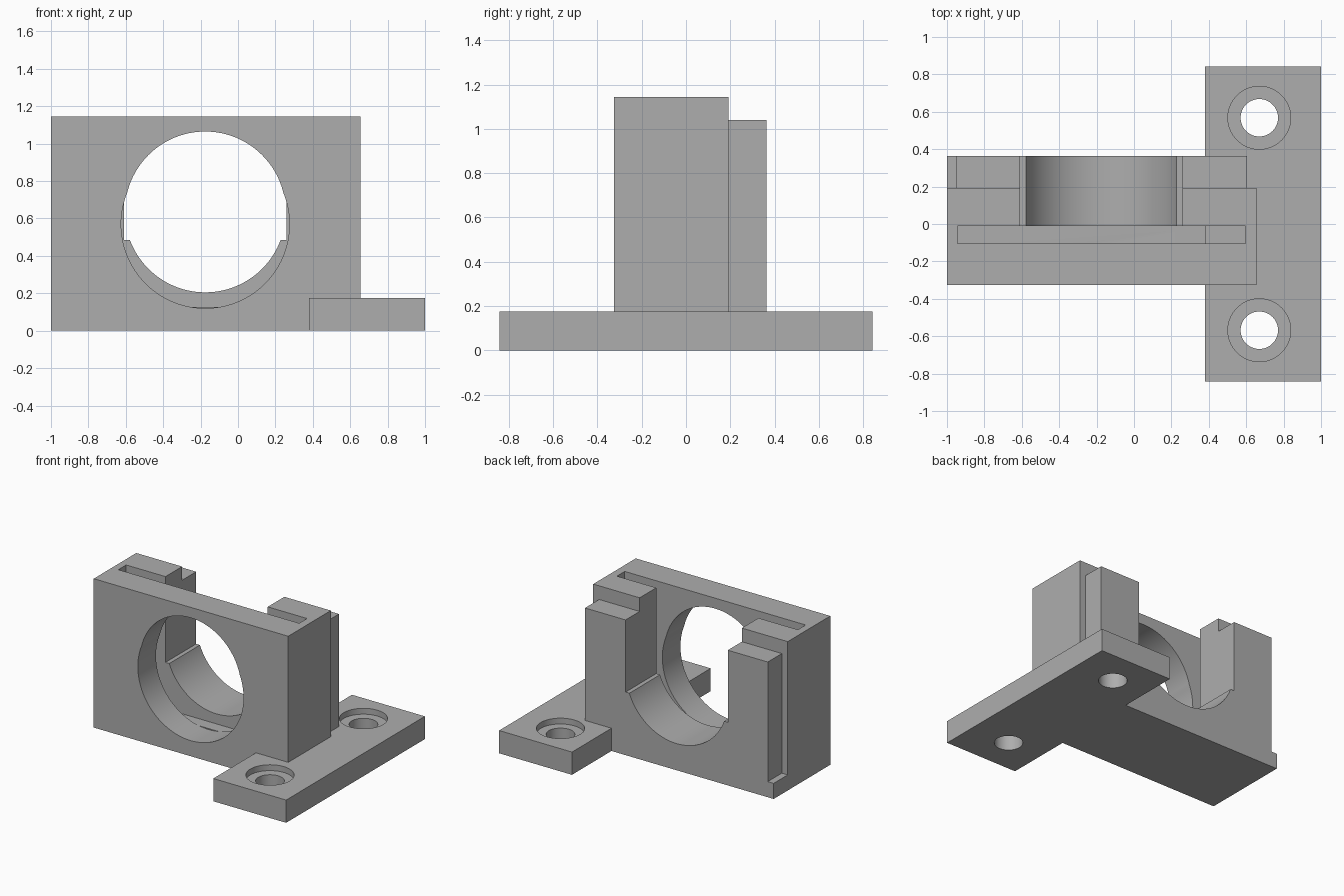
import bpy
import bmesh
from mathutils import Matrix, Vector

if "Cube" in bpy.data.objects:
    bpy.data.objects.remove(bpy.data.objects["Cube"])

GRAY = (0.42, 0.42, 0.42, 1)
gray = bpy.data.materials.new("plain gray")
gray.use_nodes = True
gray.diffuse_color = GRAY
gray.node_tree.nodes["Principled BSDF"].inputs["Base Color"].default_value = GRAY


def make_object(name, bm):
    bmesh.ops.recalc_face_normals(bm, faces=bm.faces)
    mesh = bpy.data.meshes.new(name)
    bm.to_mesh(mesh)
    bm.free()
    mesh.materials.append(gray)
    obj = bpy.data.objects.new(name, mesh)
    bpy.context.collection.objects.link(obj)
    return obj


def box(name, x, y, z):
    bm = bmesh.new()
    bmesh.ops.create_cube(bm, size=1)
    for v in bm.verts:
        v.co = Vector([lo + (c + 0.5) * (hi - lo) for c, (lo, hi) in zip(v.co, (x, y, z))])
    return make_object(name, bm)


def cylinder(name, radius, start, end):
    start, end = Vector(start), Vector(end)
    axis = end - start
    turn = axis.to_track_quat("Z", "Y").to_matrix().to_4x4()
    bm = bmesh.new()
    bmesh.ops.create_cone(bm, cap_ends=True, segments=96, radius1=radius, radius2=radius,
                          depth=axis.length,
                          matrix=Matrix.Translation((start + end) / 2) @ turn)
    return make_object(name, bm)


def combine(target, tool, operation="DIFFERENCE"):
    mod = target.modifiers.new("combine", "BOOLEAN")
    mod.operation, mod.solver, mod.object = operation, "EXACT", tool
    graph = bpy.context.evaluated_depsgraph_get()
    mesh = bpy.data.meshes.new_from_object(target.evaluated_get(graph))
    target.modifiers.clear()
    target.data = mesh
    bpy.data.objects.remove(tool)


# Upright block, extruded from its plan outline
HEIGHT = 1.145
bm = bmesh.new()
plan = [(-1, -0.325), (0.655, -0.325), (0.655, 0.192), (0.605, 0.192), (0.605, 0.363), (-1, 0.363)]
face = bm.faces.new([bm.verts.new((x, y, 0)) for x, y in plan])
top = bmesh.ops.extrude_face_region(bm, geom=[face])["geom"]
bmesh.ops.translate(bm, vec=(0, 0, HEIGHT), verts=[v for v in top if isinstance(v, bmesh.types.BMVert)])
body = make_object("mount_bracket", bm)

# Lower rear shoulder and the rebate on its outer side
combine(body, box("shoulder_cut", (-2, 2), (0.192, 1), (1.04, 2)))
combine(body, box("rebate_cut", (-2, -0.95), (0.192, 1), (0.12, 2)))

# Round front opening, the narrower through bore, and the open rear channel
MID = -0.175
combine(body, cylinder("front_bore", 0.45, (MID, -1, 0.57), (MID, -0.104, 0.57)))
combine(body, cylinder("through_bore", 0.43, (MID, -1, 0.635), (MID, 1, 0.635)))
combine(body, box("channel_cut", (MID - 0.435, MID + 0.435), (-0.05, 1), (0.485, 2)))

# Narrow slot dropped in from the top
combine(body, box("slot_cut", (-0.945, 0.595), (-0.105, -0.01), (0.128, 2)))

# Foot plate with two counterbored screw holes
plate = box("foot_plate", (0.38, 1), (-0.843, 0.843), (0, 0.175))
for y in (-0.568, 0.568):
    combine(plate, cylinder("screw_hole", 0.1, (0.67, y, -1), (0.67, y, 1)))
    combine(plate, cylinder("counterbore", 0.168, (0.67, y, 0.13), (0.67, y, 1)))
combine(body, plate, "UNION")

# Smooth bores with crisp edges
bpy.ops.object.select_all(action="DESELECT")
body.select_set(True)
bpy.context.view_layer.objects.active = body
bpy.ops.object.shade_smooth_by_angle()
